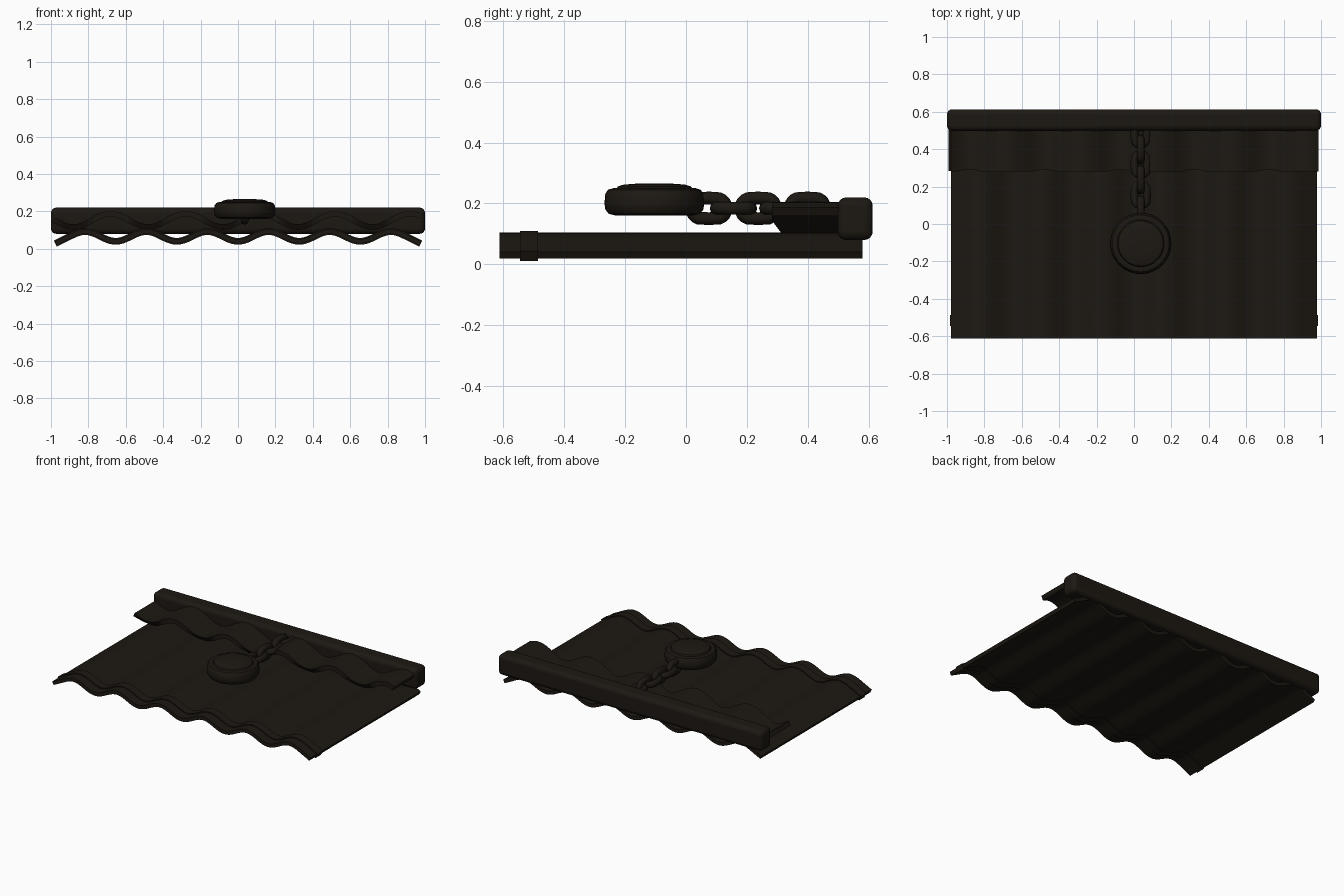
import bpy, bmesh, math

if "Cube" in bpy.data.objects:
    bpy.data.objects.remove(bpy.data.objects["Cube"])

mat = bpy.data.materials.new("dark_metal")
mat.diffuse_color = (0.012, 0.009, 0.006, 1)
mat.use_nodes = True
mat.node_tree.nodes["Principled BSDF"].inputs["Base Color"].default_value = mat.diffuse_color


def finish(ob, angle=35):
    if not ob.data.materials:
        ob.data.materials.append(mat)
    bpy.ops.object.select_all(action='DESELECT')
    ob.select_set(True)
    bpy.context.view_layer.objects.active = ob
    bpy.ops.object.shade_smooth_by_angle(angle=math.radians(angle))
    return ob


def from_bm(name, bm):
    bmesh.ops.recalc_face_normals(bm, faces=bm.faces)
    me = bpy.data.meshes.new(name)
    bm.to_mesh(me)
    bm.free()
    ob = bpy.data.objects.new(name, me)
    bpy.context.collection.objects.link(ob)
    return finish(ob)


def wave_sheet(name, height, x0, x1, front, y1, thick, n=120):
    """Constant thickness corrugated plate; front(x, z) gives the front edge."""
    bm = bmesh.new()
    rings = []
    for i in range(n + 1):
        x = x0 + (x1 - x0) * i / n
        slope = (height(x + .001) - height(x - .001)) / .002
        l = math.hypot(1, slope)
        ring = []
        for s in (-.5, .5):
            px, pz = x - s * thick * slope / l, height(x) + s * thick / l
            ys = (front(x, pz), y1)
            ring += [bm.verts.new((px, y, pz)) for y in (ys if s < 0 else ys[::-1])]
        rings.append(ring)
    for a, b in zip(rings, rings[1:]):
        for k in range(4):
            bm.faces.new((a[k], a[(k + 1) % 4], b[(k + 1) % 4], b[k]))
    bm.faces.new(rings[0])
    bm.faces.new(rings[-1])
    return from_bm(name, bm)


# Corrugated main sheet: trough in the middle, straight sloping outer lips
K = 2 * math.pi / .327


def main_wave(x):
    lim = .895
    a = min(abs(x), lim)
    return .066 - .026 * math.cos(K * a) - .5 * (abs(x) - a)


wave_sheet("main_sheet", main_wave, -.973, .973, lambda x, z: -.612, .58, .024)
band = wave_sheet("front_band", main_wave, -.977, .977, lambda x, z: -.545, -.487, .036)


# Upper flap with scalloped front edge
def flap_wave(x):
    return .152 + .036 * math.cos(2 * math.pi * (x - .12) / .4)


wave_sheet("upper_flap", flap_wave, -.985, .98,
           lambda x, z: max(.282, .315 - .75 * (z - .10)), .55, .03)

# Rounded ridge beam at the back
bpy.ops.mesh.primitive_cube_add(size=1, location=(0, .556, .15))
beam = bpy.context.object
beam.name = "ridge_beam"
beam.scale = (2, .115, .14)
bpy.ops.object.transform_apply(location=False, rotation=False, scale=True)
bev = beam.modifiers.new("bevel", 'BEVEL')
bev.width, bev.segments = .028, 4
finish(beam)

# Chain of alternating upright and flat links
for i in range(6):
    bpy.ops.mesh.primitive_torus_add(major_radius=.034, minor_radius=.021,
                                     major_segments=20, minor_segments=10)
    link = bpy.context.object
    link.name = f"chain_link_{i + 1}"
    for v in link.data.vertices:
        if abs(v.co.y) > 1e-5:
            v.co.y += math.copysign(.023, v.co.y)
    link.location = (.036, .075 + .081 * i, .184)
    if i % 2 == 0:
        link.rotation_euler.y = math.pi / 2
    finish(link, 60)

# Round weight: lathed profile
profile = [(.0, .16), (.125, .16), (.15, .166), (.161, .18), (.164, .20),
           (.161, .232), (.152, .245), (.136, .25), (.126, .247), (.12, .256),
           (.10, .262), (.06, .265), (.0, .266)]
bm = bmesh.new()
vs = [bm.verts.new((r + .0, 0, z)) for r, z in profile]
es = [bm.edges.new(p) for p in zip(vs, vs[1:])]
bmesh.ops.spin(bm, geom=vs + es, cent=(0, 0, 0), axis=(0, 0, 1),
               angle=2 * math.pi, steps=40, use_duplicate=False)
bmesh.ops.remove_doubles(bm, verts=bm.verts, dist=1e-5)
bmesh.ops.translate(bm, verts=bm.verts, vec=(.036, -.104, 0))
from_bm("round_weight", bm)
